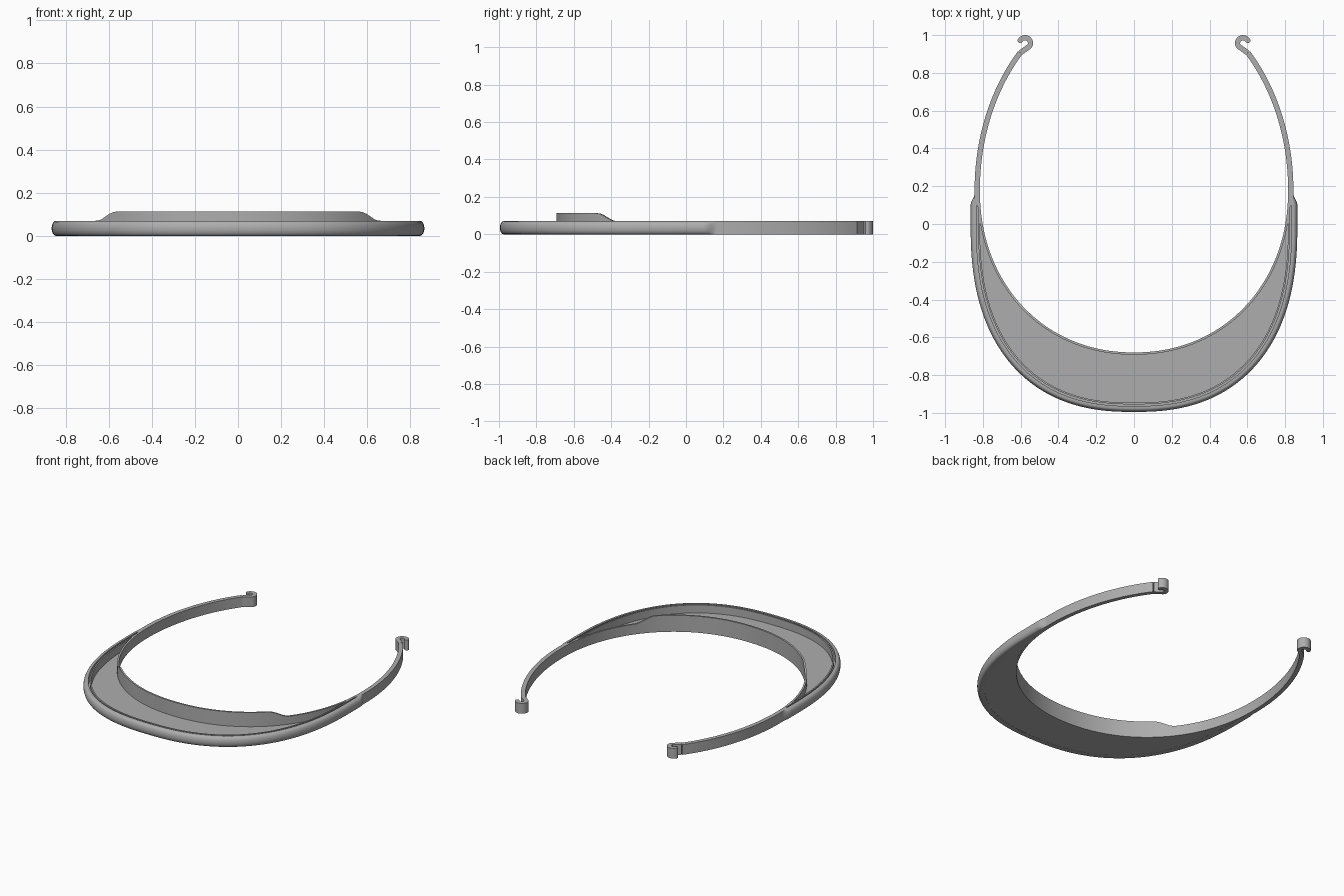
import bpy, bmesh, math
from mathutils import Vector

cube = bpy.data.objects.get("Cube")
if cube:
    bpy.data.objects.remove(cube, do_unlink=True)

grey = bpy.data.materials.new("light_grey_plastic")
grey.use_nodes = True
colour = (0.42, 0.42, 0.42, 1)
grey.diffuse_color = colour
grey.node_tree.nodes["Principled BSDF"].inputs["Base Color"].default_value = colour

HEIGHT = 0.07
BAND_CY = 0.18          # widest point of the head band


def finish(name, bm):
    bmesh.ops.recalc_face_normals(bm, faces=bm.faces)
    mesh = bpy.data.meshes.new(name)
    bm.to_mesh(mesh)
    bm.free()
    mesh.materials.append(grey)
    obj = bpy.data.objects.new(name, mesh)
    bpy.context.collection.objects.link(obj)
    bpy.ops.object.select_all(action='DESELECT')
    obj.select_set(True)
    bpy.context.view_layer.objects.active = obj
    bpy.ops.object.shade_smooth_by_angle(angle=math.radians(35))
    return obj


def outward_normals(path):
    out = []
    for i in range(len(path)):
        t = path[min(i + 1, len(path) - 1)] - path[max(i - 1, 0)]
        out.append(Vector((t.y, -t.x)).normalized())
    return out


def sweep(name, path, section):
    """Sweep section(point) -> [(outward offset, z)] along a flat path."""
    bm = bmesh.new()
    rings = []
    for p, n in zip(path, outward_normals(path)):
        rings.append([bm.verts.new((p.x + n.x * o, p.y + n.y * o, z))
                      for o, z in section(p)])
    k = len(rings[0])
    for a, b in zip(rings, rings[1:]):
        for j in range(k):
            bm.faces.new((a[j], a[(j + 1) % k], b[(j + 1) % k], b[j]))
    bm.faces.new(rings[0])
    bm.faces.new(rings[-1])
    return finish(name, bm)


def mirrored(half):
    """Complete a half path that starts on the centre line."""
    return [Vector((-p.x, p.y)) for p in reversed(half[1:])] + half


def quarter(a, b, cy, n, count, end=0.0):
    """Superellipse from the front centre towards the side."""
    pts = []
    for i in range(count + 1):
        t = math.pi / 2 + (end - math.pi / 2) * i / count
        c, s = max(math.cos(t), 0), max(math.sin(t), 0)
        pts.append(Vector((a * c ** (2 / n), cy - b * s ** (2 / n))))
    pts[0].x = 0
    return pts


def smooth(t):
    t = min(max(t, 0), 1)
    return t * t * (3 - 2 * t)


# Head band: raised brow in front, arms at the sides, hooks at the back
front = quarter(0.816, 0.86, BAND_CY, 2.1, 48)
arm = [Vector((0.816 * math.cos(t), BAND_CY + 1.043 * math.sin(t)))
       for t in (0.76 * i / 30 for i in range(1, 31))]
band_half = front + arm


def band_section(p):
    thick = 0.012 if p.y < 0.11 else 0.028
    top = HEIGHT + 0.043 * smooth((-0.37 - p.y) / 0.1)
    return [(0, 0), (thick, 0), (thick, top), (0, top)]


sweep("head_band", mirrored(band_half), band_section)

# Strap hooks curling outward at the arm ends
hook = [arm[-1] + Vector((0.01, 0.008))]
for i in range(19):
    a = math.radians(212 - 182 * i / 18)
    hook.append(Vector((0.577 + 0.029 * math.cos(a), 0.957 + 0.029 * math.sin(a))))


def hook_section(p):
    return [(-0.014, 0), (0.014, 0), (0.014, HEIGHT), (-0.014, HEIGHT)]


for side, sign in (("left", 1), ("right", -1)):
    pts = [Vector((sign * p.x, p.y)) for p in hook]
    sweep(side + "_strap_hook", pts, hook_section)
    bm = bmesh.new()
    bmesh.ops.create_cone(bm, cap_ends=True, segments=20, radius1=0.014,
                          radius2=0.014, depth=HEIGHT)
    bmesh.ops.translate(bm, verts=bm.verts, vec=(*pts[-1], HEIGHT / 2))
    finish(side + "_hook_tip", bm)

# Outer rim: rounded bead, groove for the clear sheet, and inner lip
rim_curve = quarter(0.865, 0.995, 0, 2.4, 48)
rim_half = rim_curve + [Vector((0.865, 0.05)), Vector((0.865, 0.1))]


def bead():
    mid = HEIGHT / 2
    return [(0.02 * (math.cos(t) - 1), mid + mid * math.sin(t))
            for t in (math.pi * (i / 10 - 0.5) for i in range(11))]


def rim_section(p):
    return bead() + [(-0.031, HEIGHT), (-0.031, 0.02), (-0.04, 0.02),
                     (-0.04, HEIGHT), (-0.049, HEIGHT), (-0.049, 0)]


sweep("outer_rim", mirrored(rim_half), rim_section)

# Tapered ends blending the rim into the arms
for side, sign in (("left", 1), ("right", -1)):
    path = [Vector((sign * 0.865, 0.1 + 0.065 * i / 6)) for i in range(7)]

    def taper_section(p):
        f = smooth((p.y - 0.1) / 0.065)
        return [(sign * (o * (1 - f) - 0.022 * f), z) for o, z in bead()] + [
            (sign * -0.046, HEIGHT), (sign * -0.046, 0)]

    sweep(side + "_rim_taper", path, taper_section)

# Thin floor closing the crescent between band and rim
outer_path = mirrored(rim_curve)
outer = [p - n * 0.045 for p, n in zip(outer_path, outward_normals(outer_path))]
inner_path = mirrored(quarter(0.816, 0.86, BAND_CY, 2.1, 48, 0.2))
inner = [p + n * 0.006 for p, n in zip(inner_path, outward_normals(inner_path))]
bm = bmesh.new()
rows = [[bm.verts.new((p.x, p.y, z)) for p in pts]
        for pts, z in ((inner, 0.001), (outer, 0.001), (outer, 0.016), (inner, 0.016))]
for r in range(4):
    a, b = rows[r], rows[(r + 1) % 4]
    for i in range(len(a) - 1):
        bm.faces.new((a[i], a[i + 1], b[i + 1], b[i]))
for i in (0, -1):
    bm.faces.new([row[i] for row in rows])
finish("visor_floor", bm)
